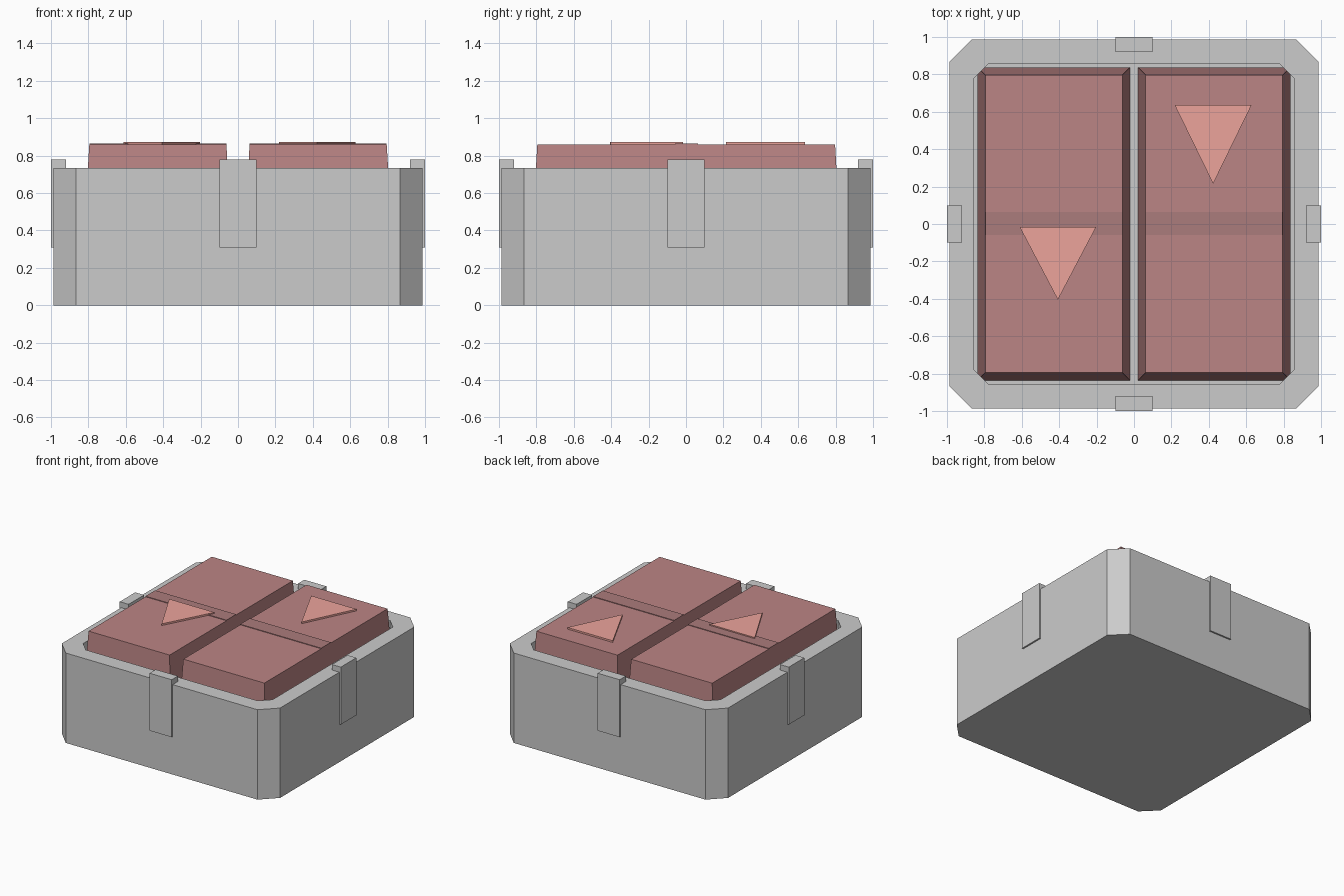
import bpy, bmesh

if "Cube" in bpy.data.objects:
    bpy.data.objects.remove(bpy.data.objects["Cube"])


def material(name, rgb):
    m = bpy.data.materials.new(name)
    m.diffuse_color = (*rgb, 1)
    m.use_nodes = True
    m.node_tree.nodes["Principled BSDF"].inputs["Base Color"].default_value = m.diffuse_color
    return m


def loft(name, rings, mat=None):
    """Skin a list of equal-length point rings and cap both ends."""
    bm = bmesh.new()
    loops = [[bm.verts.new(p) for p in ring] for ring in rings]
    n = len(loops[0])
    for a, b in zip(loops, loops[1:]):
        for i in range(n):
            j = (i + 1) % n
            bm.faces.new((a[i], a[j], b[j], b[i]))
    bm.faces.new(loops[0][::-1])
    bm.faces.new(loops[-1])
    bmesh.ops.recalc_face_normals(bm, faces=bm.faces)
    mesh = bpy.data.meshes.new(name)
    bm.to_mesh(mesh)
    bm.free()
    obj = bpy.data.objects.new(name, mesh)
    bpy.context.collection.objects.link(obj)
    if mat:
        mesh.materials.append(mat)
    return obj


def octagon(r, c, z):
    k = r - c
    return [(x, y, z) for x, y in ((k, -r), (r, -k), (r, k), (k, r),
                                   (-k, r), (-r, k), (-r, -k), (-k, -r))]


def rect(x0, x1, y0, y1, z):
    return [(x0, y0, z), (x1, y0, z), (x1, y1, z), (x0, y1, z)]


def box(name, x0, x1, y0, y1, z0, z1, mat=None):
    return loft(name, [rect(x0, x1, y0, y1, z0), rect(x0, x1, y0, y1, z1)], mat)


dark_red = material("dark_red", (0.50, 0.235, 0.235))
band_red = material("band_red", (0.41, 0.20, 0.20))
light_red = material("light_red", (0.84, 0.37, 0.33))

# Housing with chamfered corners and a deep recess
loft("housing", [octagon(0.987, 0.12, 0), octagon(0.987, 0.12, 0.735),
                 octagon(0.857, 0.08, 0.735), octagon(0.857, 0.08, 0.14)])

# Clips in the middle of each side
for name, s in (("front", -1), ("back", 1)):
    box(name + "_clip", -0.1, 0.1, *sorted((s * 0.92, s * 1.0)), 0.31, 0.78)
for name, s in (("left", -1), ("right", 1)):
    box(name + "_clip", *sorted((s * 0.92, s * 1.0)), -0.1, 0.1, 0.31, 0.78)

# Two tapered keys, each with a thin cross band and a raised arrow
for name, s, arrow_y in (("left", -1, -0.015), ("right", 1, 0.635)):
    bx = sorted((s * 0.022, s * 0.838))
    tx = sorted((s * 0.062, s * 0.795))
    loft(name + "_key", [rect(*bx, -0.836, 0.838, 0.15),
                         rect(*tx, -0.795, 0.797, 0.86)], dark_red)
    box(name + "_band", *tx, -0.06, 0.065, 0.85, 0.865, band_red)
    cx = s * 0.415 + 0.008
    loft(name + "_arrow", [[(cx - 0.205, arrow_y, z), (cx, arrow_y - 0.39 - 0.015 * (s + 1), z),
                            (cx + 0.205, arrow_y, z)] for z in (0.85, 0.874)], light_red)
